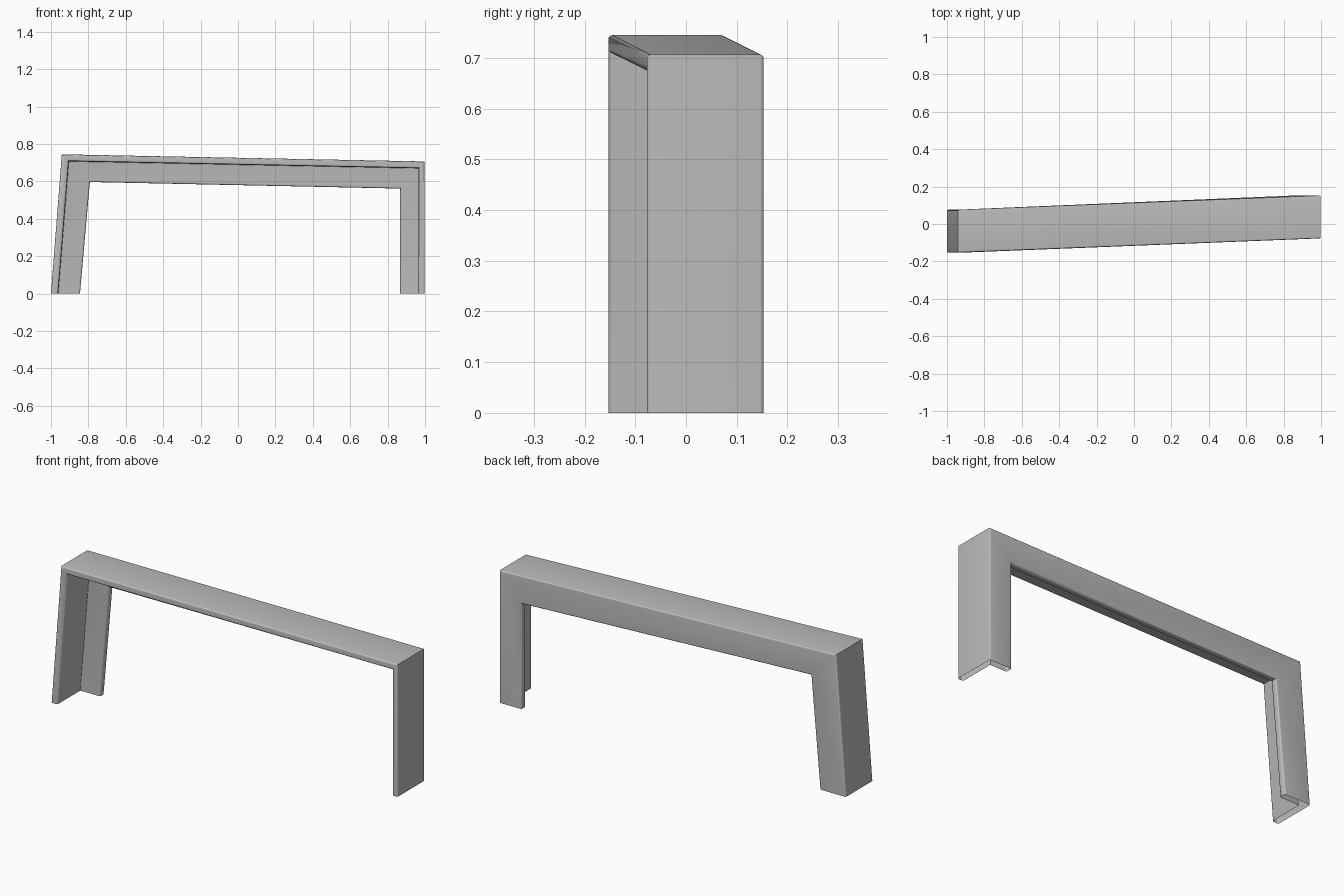
import bpy, bmesh, math
from mathutils import Vector

cube = bpy.data.objects.get("Cube")
if cube:
    bpy.data.objects.remove(cube, do_unlink=True)

grey = bpy.data.materials.new("plain_grey")
grey.use_nodes = True
colour = (0.5, 0.5, 0.5, 1)
grey.diffuse_color = colour
grey.node_tree.nodes["Principled BSDF"].inputs["Base Color"].default_value = colour

DEPTH, WIDTH, WALL = 0.148, 0.23, 0.036


def rounded(corners, steps=4):
    """Round each (inward, back, radius) corner of a closed profile."""
    points = []
    for i, (u, v, r) in enumerate(corners):
        here = Vector((u, v))
        a = (Vector(corners[i - 1][:2]) - here).normalized() * r
        b = (Vector(corners[(i + 1) % len(corners)][:2]) - here).normalized() * r
        for k in range(steps + 1):
            t = k / steps * math.pi / 2
            points.append(here + a * (1 - math.sin(t)) + b * (1 - math.cos(t)))
    return points


# Angle section: full-width outer wall with a flange along the back
section = rounded([
    (0, 0, 0.008), (0, WIDTH, 0.008), (DEPTH, WIDTH, 0.01),
    (DEPTH, WIDTH - WALL, 0.01), (WALL, WIDTH - WALL, 0.004), (WALL, 0, 0.01)])

# Stations along the frame: outer (x, z), inner (x, z), front y
stations = [
    ((-1.0, 0), (-0.845, 0), -0.153),
    ((-0.942, 0.745), (-0.792, 0.597), -0.153),
    ((0.998, 0.707), (0.867, 0.562), -0.077),
    ((0.998, 0), (0.867, 0), -0.077)]

# Sweep the section through the mitred corners, leaving the feet open
bm = bmesh.new()
rings = []
for outer, inner, front in stations:
    ring = []
    for u, v in section:
        p = Vector(outer).lerp(Vector(inner), u / DEPTH)
        ring.append(bm.verts.new((p.x, front + v, p.y)))
    rings.append(ring)
for lower, upper in zip(rings, rings[1:]):
    for i in range(len(section)):
        bm.faces.new((lower[i - 1], lower[i], upper[i], upper[i - 1]))
bmesh.ops.recalc_face_normals(bm, faces=bm.faces)

mesh = bpy.data.meshes.new("angle_frame")
bm.to_mesh(mesh)
bm.free()
mesh.materials.append(grey)
frame = bpy.data.objects.new("angle_frame", mesh)
bpy.context.collection.objects.link(frame)
bpy.ops.object.select_all(action="DESELECT")
frame.select_set(True)
bpy.context.view_layer.objects.active = frame
bpy.ops.object.shade_smooth_by_angle(angle=math.radians(40))
